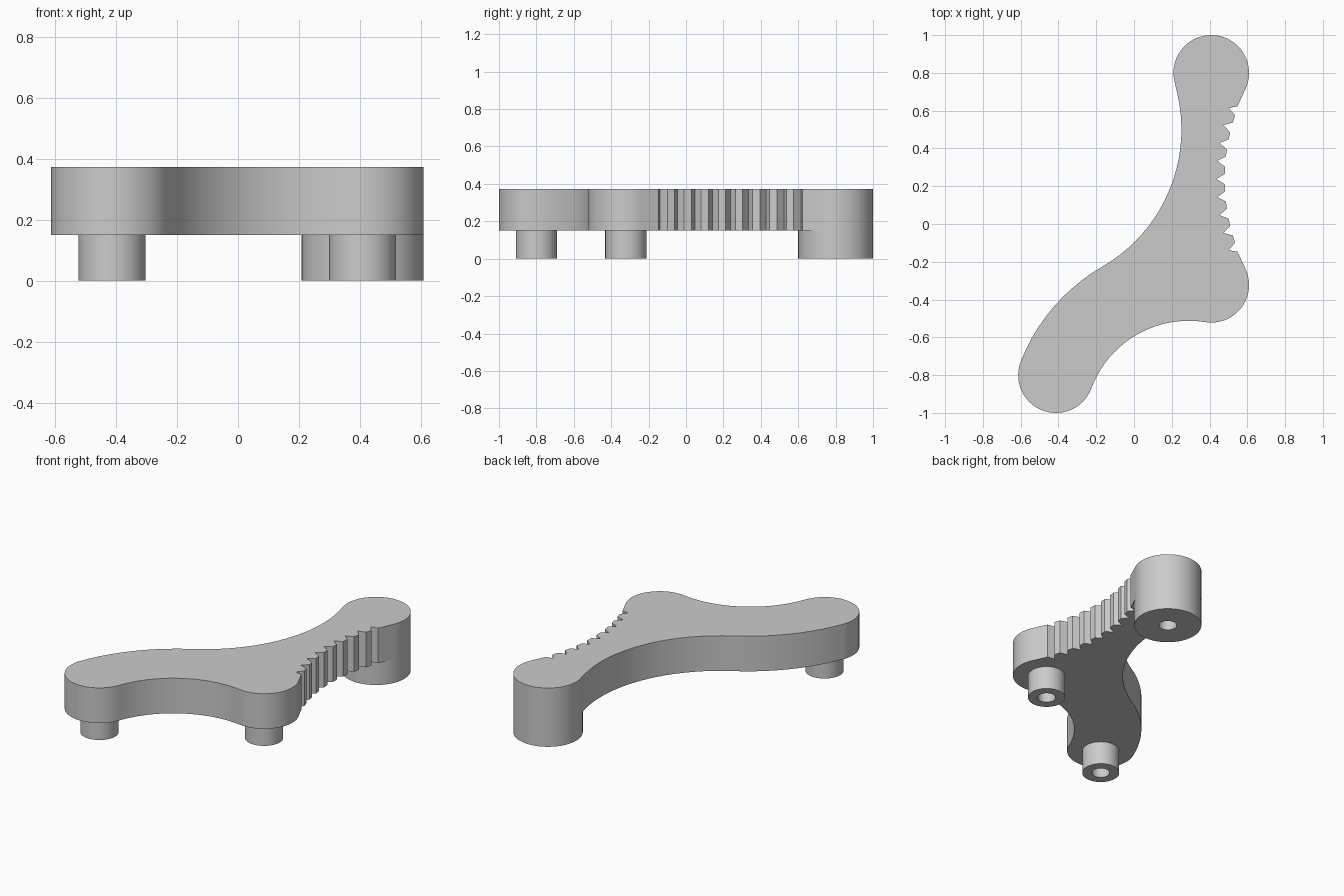
import bpy, bmesh
from math import atan2, cos, sin, pi, radians, sqrt, ceil
from mathutils import Vector

cube = bpy.data.objects.get("Cube")
if cube:
    bpy.data.objects.remove(cube, do_unlink=True)

grey = bpy.data.materials.new("plain grey")
grey.use_nodes = True
grey.diffuse_color = (0.6, 0.6, 0.6, 1)
grey.node_tree.nodes["Principled BSDF"].inputs["Base Color"].default_value = (0.6, 0.6, 0.6, 1)

BASE, TOP, LOBE, LEG, HOLE, HOLE_TOP = 0.15, 0.373, 0.2, 0.11, 0.053, 0.3
back = Vector((0.409, 0.8))
side = Vector((0.409, -0.322))
front = Vector((-0.413, -0.8))


def make_object(name, bm):
    bmesh.ops.recalc_face_normals(bm, faces=bm.faces)
    mesh = bpy.data.meshes.new(name)
    bm.to_mesh(mesh)
    bm.free()
    mesh.materials.append(grey)
    obj = bpy.data.objects.new(name, mesh)
    bpy.context.collection.objects.link(obj)
    return obj


def activate(obj):
    bpy.ops.object.select_all(action='DESELECT')
    obj.select_set(True)
    bpy.context.view_layer.objects.active = obj


def smooth(obj):
    activate(obj)
    bpy.ops.object.shade_smooth_by_angle(angle=radians(25))


def polar(centre, radius, angle):
    return centre + radius * Vector((cos(angle), sin(angle)))


def heading(a, b):
    d = b - a
    return atan2(d.y, d.x)


def arc(centre, radius, start, end, ccw=True):
    """Points along an arc in the given turning direction."""
    turn = (end - start) % (2 * pi) if ccw else -((start - end) % (2 * pi))
    n = max(3, ceil(abs(turn) / radians(4)))
    return [polar(centre, radius, start + turn * i / n) for i in range(n + 1)]


def meet(a, ra, b, rb):
    """Intersection of two circles, on the right of the direction a to b."""
    d = b - a
    along = (ra**2 - rb**2 + d.length_squared) / (2 * d.length)
    u = d.normalized()
    return a + u * along + Vector((u.y, -u.x)) * sqrt(ra**2 - along**2)


def prism(name, points, z0, z1):
    bm = bmesh.new()
    face = bm.faces.new([bm.verts.new((p.x, p.y, z0)) for p in points])
    new = bmesh.ops.extrude_face_region(bm, geom=[face])["geom"]
    bmesh.ops.translate(bm, vec=(0, 0, z1 - z0),
                        verts=[v for v in new if isinstance(v, bmesh.types.BMVert)])
    return make_object(name, bm)


# Centres of the arcs that blend the three round lobes
inner_r, outer_r, waist_r = 0.838, 1.0, 0.55
inner = Vector((-0.587, 0.5))
outer = meet(inner, inner_r + outer_r, front, outer_r - LOBE)
if outer.x < 0:
    outer = meet(front, outer_r - LOBE, inner, inner_r + outer_r)
waist = meet(front, waist_r + LOBE, side, waist_r + LOBE)

# Plate outline, counter-clockwise from the right of the back lobe
rim = radians(25)
outline = arc(back, LOBE, -rim, heading(back, inner))
outline += arc(inner, inner_r, heading(inner, back), heading(inner, outer), ccw=False)[1:]
outline += arc(outer, outer_r, heading(outer, inner), heading(outer, front))[1:]
outline += arc(front, LOBE, heading(outer, front), heading(front, waist))[1:]
outline += arc(waist, waist_r, heading(waist, front), heading(waist, side), ccw=False)[1:]
outline += arc(side, LOBE, heading(side, waist), rim)[1:]

# Row of teeth set on a shallow concave arc
pitch = Vector((1.536, 0.238))
root_r, tip_r, step, half_tip = 1.1, 1.056, radians(5), radians(1.05)
outline.append(Vector((0.548, -0.147)))
for k in range(-4, 5):
    valley = pi - k * step
    outline.append(polar(pitch, root_r, valley))
    if k < 4:
        middle = valley - step / 2
        outline += [polar(pitch, tip_r, middle + half_tip),
                    polar(pitch, tip_r, middle - half_tip)]
outline.append(Vector((0.548, 0.623)))
plate = prism("toothed_plate", outline, BASE, TOP)

# Blind screw holes continue from the legs into the plate
for centre in (back, side, front):
    ring = [polar(centre, HOLE, 2 * pi * i / 32) for i in range(32)]
    cutter = prism("hole_cutter", ring, BASE - 0.05, HOLE_TOP)
    cutter.hide_render = True
    activate(plate)
    mod = plate.modifiers.new("hole", 'BOOLEAN')
    mod.operation = 'DIFFERENCE'
    mod.solver = 'EXACT'
    mod.object = cutter
    bpy.ops.object.modifier_apply(modifier=mod.name)
    bpy.data.objects.remove(cutter, do_unlink=True)
smooth(plate)


def hollow_leg(name, centre, radius):
    """Tube from the ground up to the underside of the plate."""
    bm = bmesh.new()
    profile = [(HOLE, BASE), (HOLE, 0), (radius, 0), (radius, BASE)]
    verts = [bm.verts.new((centre.x + r, centre.y, z)) for r, z in profile]
    edges = [bm.edges.new(pair) for pair in zip(verts, verts[1:])]
    bmesh.ops.spin(bm, geom=verts + edges, cent=(centre.x, centre.y, 0),
                   axis=(0, 0, 1), angle=2 * pi, steps=64)
    bmesh.ops.remove_doubles(bm, verts=bm.verts, dist=0.0005)
    # Point the ground ring downwards and the other walls to match
    bmesh.ops.recalc_face_normals(bm, faces=bm.faces)
    bm.normal_update()
    if any(f.normal.z > 0.9 for f in bm.faces):
        bmesh.ops.reverse_faces(bm, faces=bm.faces)
    mesh = bpy.data.meshes.new(name)
    bm.to_mesh(mesh)
    bm.free()
    mesh.materials.append(grey)
    obj = bpy.data.objects.new(name, mesh)
    bpy.context.collection.objects.link(obj)
    smooth(obj)


hollow_leg("back_post", back, LOBE)
hollow_leg("side_leg", side, LEG)
hollow_leg("front_leg", front, LEG)
